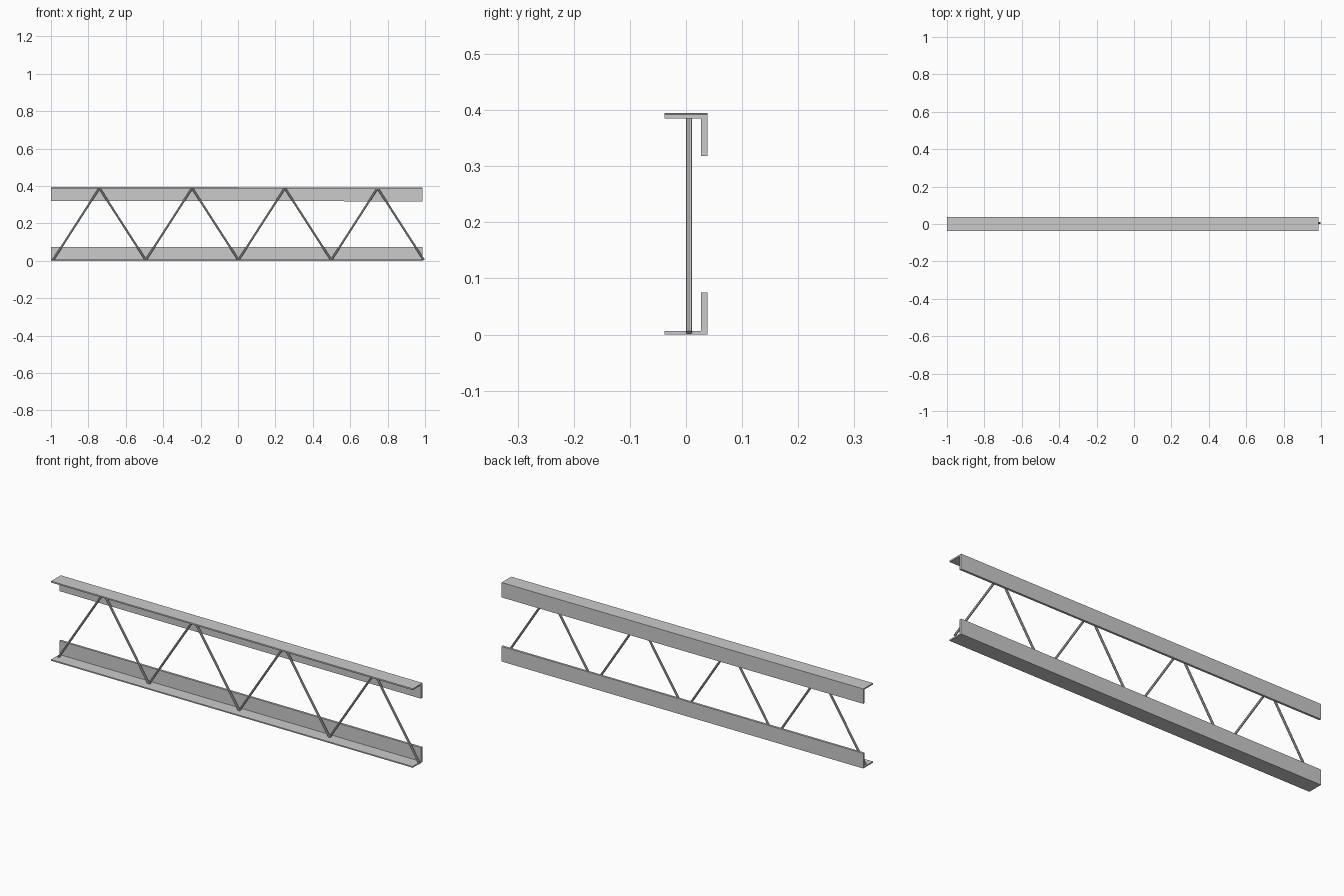
import bpy
import bmesh
from mathutils import Vector

if "Cube" in bpy.data.objects:
    bpy.data.objects.remove(bpy.data.objects["Cube"])

X0, X1 = -1.0, 0.986      # chord ends
HALF_Y = 0.038            # half width of the angle sections


def add_mesh(name, bm):
    bmesh.ops.recalc_face_normals(bm, faces=bm.faces)
    mesh = bpy.data.meshes.new(name)
    bm.to_mesh(mesh)
    bm.free()
    obj = bpy.data.objects.new(name, mesh)
    bpy.context.collection.objects.link(obj)
    return obj


def angle_chord(name, profile, z_left, z_right):
    """L-section swept along x, with a base height at each end."""
    bm = bmesh.new()
    ends = []
    for x, z0 in ((X0, z_left), (X1, z_right)):
        ends.append([bm.verts.new((x, y, z0 + z)) for y, z in profile])
        bm.faces.new(ends[-1])
    n = len(profile)
    for i in range(n):
        j = (i + 1) % n
        bm.faces.new((ends[0][i], ends[0][j], ends[1][j], ends[1][i]))
    return add_mesh(name, bm)


def rod(name, a, b, radius=0.0055):
    """Eight-sided bar between two points."""
    a, b = Vector(a), Vector(b)
    bm = bmesh.new()
    bmesh.ops.create_cone(bm, cap_ends=True, segments=8, radius1=radius,
                          radius2=radius, depth=(b - a).length)
    bm.transform((b - a).to_track_quat('Z', 'Y').to_matrix().to_4x4())
    bmesh.ops.translate(bm, verts=bm.verts, vec=(a + b) / 2)
    return add_mesh(name, bm)


def l_profile(flange, leg, height):
    """Flat flange with an upright leg along the back edge; z sign by height."""
    s = 1 if height > 0 else -1
    return [(-HALF_Y, 0), (HALF_Y, 0), (HALF_Y, height),
            (HALF_Y - leg, height), (HALF_Y - leg, s * flange),
            (-HALF_Y, s * flange)]


# Chords: both legs point up and down toward the middle; the top one sags slightly
angle_chord("bottom_chord", l_profile(0.006, 0.011, 0.075), 0.0, 0.0)
angle_chord("top_chord", l_profile(0.007, 0.011, -0.074), 0.395, 0.392)

# Zigzag web of diagonal rods
start, end, bays = -0.989, 0.994, 8
step = (end - start) / bays
nodes = [(start + i * step, 0.0055, 0.389 if i % 2 else 0.004)
         for i in range(bays + 1)]
for i in range(bays):
    rod(f"web_rod_{i + 1}", nodes[i], nodes[i + 1])
